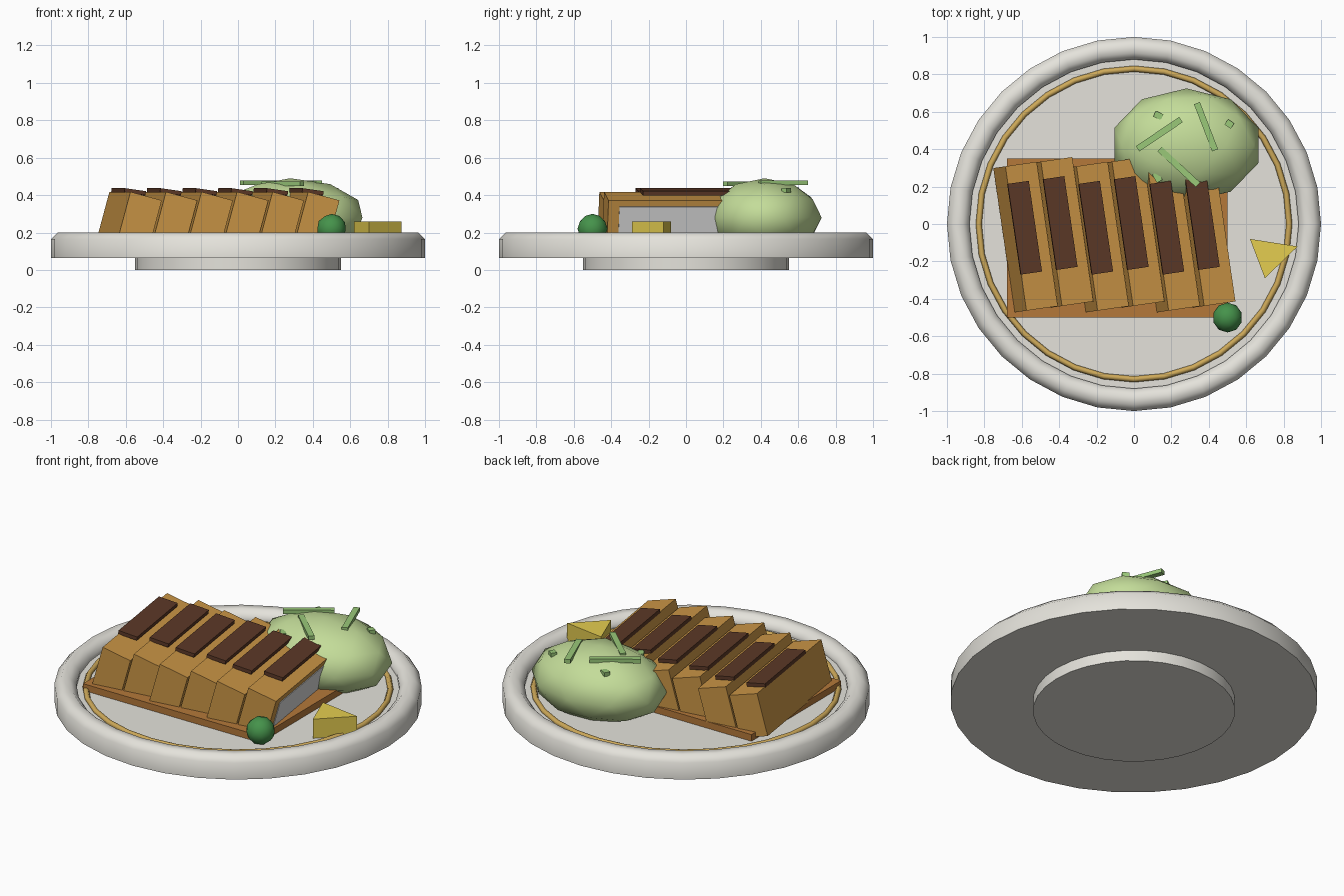
import bpy, bmesh, math
from mathutils import Matrix, Euler

if "Cube" in bpy.data.objects:
    bpy.data.objects.remove(bpy.data.objects["Cube"])


def mat(name, r, g, b):
    m = bpy.data.materials.new(name)
    m.diffuse_color = (r, g, b, 1)
    m.use_nodes = True
    m.node_tree.nodes["Principled BSDF"].inputs["Base Color"].default_value = m.diffuse_color
    return m


WHITE = mat("glazed_white", 0.78, 0.765, 0.71)
GOLD = mat("gold", 0.62, 0.40, 0.10)
CRUMB = mat("golden_crumb", 0.59, 0.30, 0.06)
BASE = mat("dark_crumb", 0.46, 0.19, 0.042)
MEAT = mat("pale_meat", 0.72, 0.72, 0.72)
SAUCE = mat("brown_sauce", 0.107, 0.04, 0.02)
CABBAGE = mat("pale_green", 0.55, 0.72, 0.32)
SHRED = mat("leaf_green", 0.32, 0.58, 0.19)
LEMON = mat("lemon_yellow", 0.78, 0.61, 0.08)
HERB = mat("dark_green", 0.06, 0.29, 0.07)


def finish(bm, name, material, smooth=None):
    """Turn a bmesh into an object; smooth is the sharp-edge angle in degrees."""
    bmesh.ops.recalc_face_normals(bm, faces=bm.faces)
    me = bpy.data.meshes.new(name)
    bm.to_mesh(me)
    bm.free()
    me.materials.append(material)
    ob = bpy.data.objects.new(name, me)
    bpy.context.collection.objects.link(ob)
    if smooth:
        me.polygons.foreach_set("use_smooth", [True] * len(me.polygons))
        me.set_sharp_from_angle(angle=math.radians(smooth))
    return ob


def lathe(name, profile, material, closed=False, sides=32, smooth=50):
    bm = bmesh.new()
    vs = [bm.verts.new((r, 0, z)) for r, z in profile]
    pairs = list(zip(vs, vs[1:])) + ([(vs[-1], vs[0])] if closed else [])
    edges = [bm.edges.new(p) for p in pairs]
    bmesh.ops.spin(bm, geom=vs + edges, cent=(0, 0, 0), axis=(0, 0, 1),
                   angle=math.tau, steps=sides)
    bmesh.ops.remove_doubles(bm, verts=bm.verts, dist=1e-4)
    return finish(bm, name, material, smooth)


def box(name, centre, size, material, rot=(0, 0, 0), offset=(0, 0, 0)):
    bm = bmesh.new()
    m = (Matrix.Translation(centre) @ Euler(rot).to_matrix().to_4x4()
         @ Matrix.Translation(offset) @ Matrix.Diagonal((*size, 1)))
    bmesh.ops.create_cube(bm, size=1, matrix=m)
    return finish(bm, name, material)


def ball(name, centre, radii, material):
    bm = bmesh.new()
    bmesh.ops.create_icosphere(bm, subdivisions=2, radius=1,
                               matrix=Matrix.Translation(centre) @ Matrix.Diagonal((*radii, 1)))
    return finish(bm, name, material, 180)


# Plate with foot and rounded rim, gold ring
lathe("plate", [(0, 0), (0.55, 0), (0.55, 0.065), (1, 0.065), (1, 0.165), (0.965, 0.2),
                (0.915, 0.2), (0.88, 0.165), (0.88, 0.145), (0, 0.145)], WHITE)
lathe("gold_ring", [(0.83 + 0.016 * math.cos(a * math.pi / 3), 0.15 + 0.016 * math.sin(a * math.pi / 3))
                    for a in range(6)], GOLD, closed=True, smooth=80)

# Cutlet: base slab, six leaning slices, sauce strip on each
box("cutlet_base", (-0.09, -0.075, 0.1625), (1.18, 0.85, 0.045), BASE)
TILT, TURN = 0.265, 0.145
W, L, H = 0.175, 0.78, 0.25
for i in range(6):
    x = -0.58 + 0.19 * i
    dy = 0.025 * (i % 2)
    c = (x, -0.07 + dy, 0.274)
    box(f"cutlet_slice_{i + 1}", c, (W, L, H), CRUMB, (0, TILT, TURN))
    box(f"sauce_strip_{i + 1}", (x - 0.005, -0.02 + dy, 0.418), (0.115, 0.49, 0.022), SAUCE,
        (0, 0.14, TURN))
# Pale cut face on the last slice
box("cut_meat_face", c, (0.006, 0.66, 0.21), MEAT, (0, TILT, TURN), (W / 2 + 0.001, 0, -0.015))

# Cabbage mound and loose shreds: x, y, z, length, angle in degrees
ball("cabbage_mound", (0.28, 0.42, 0.28), (0.405, 0.305, 0.21), CABBAGE)
shreds = [(0.135, 0.48, 0.466, 0.28, 34), (0.385, 0.52, 0.466, 0.27, -69),
          (0.24, 0.305, 0.462, 0.28, -43), (0.13, 0.58, 0.428, 0.045, -25),
          (0.51, 0.535, 0.425, 0.04, -35), (0.125, 0.25, 0.415, 0.05, -60)]
for i, (x, y, z, n, a) in enumerate(shreds):
    box(f"cabbage_shred_{i + 1}", (x, y, z), (n, 0.034, 0.024), SHRED, (0, 0, math.radians(a)))

# Lemon wedge
bm = bmesh.new()
f = bm.faces.new([bm.verts.new((x, y, 0.14)) for x, y in ((0.62, -0.08), (0.70, -0.29), (0.875, -0.12))])
top = bmesh.ops.extrude_face_region(bm, geom=[f])["geom"]
bmesh.ops.translate(bm, vec=(0, 0, 0.12), verts=[v for v in top if isinstance(v, bmesh.types.BMVert)])
finish(bm, "lemon_wedge", LEMON)

# Herb garnish
ball("herb_garnish", (0.5, -0.5, 0.22), (0.08, 0.08, 0.08), HERB)
